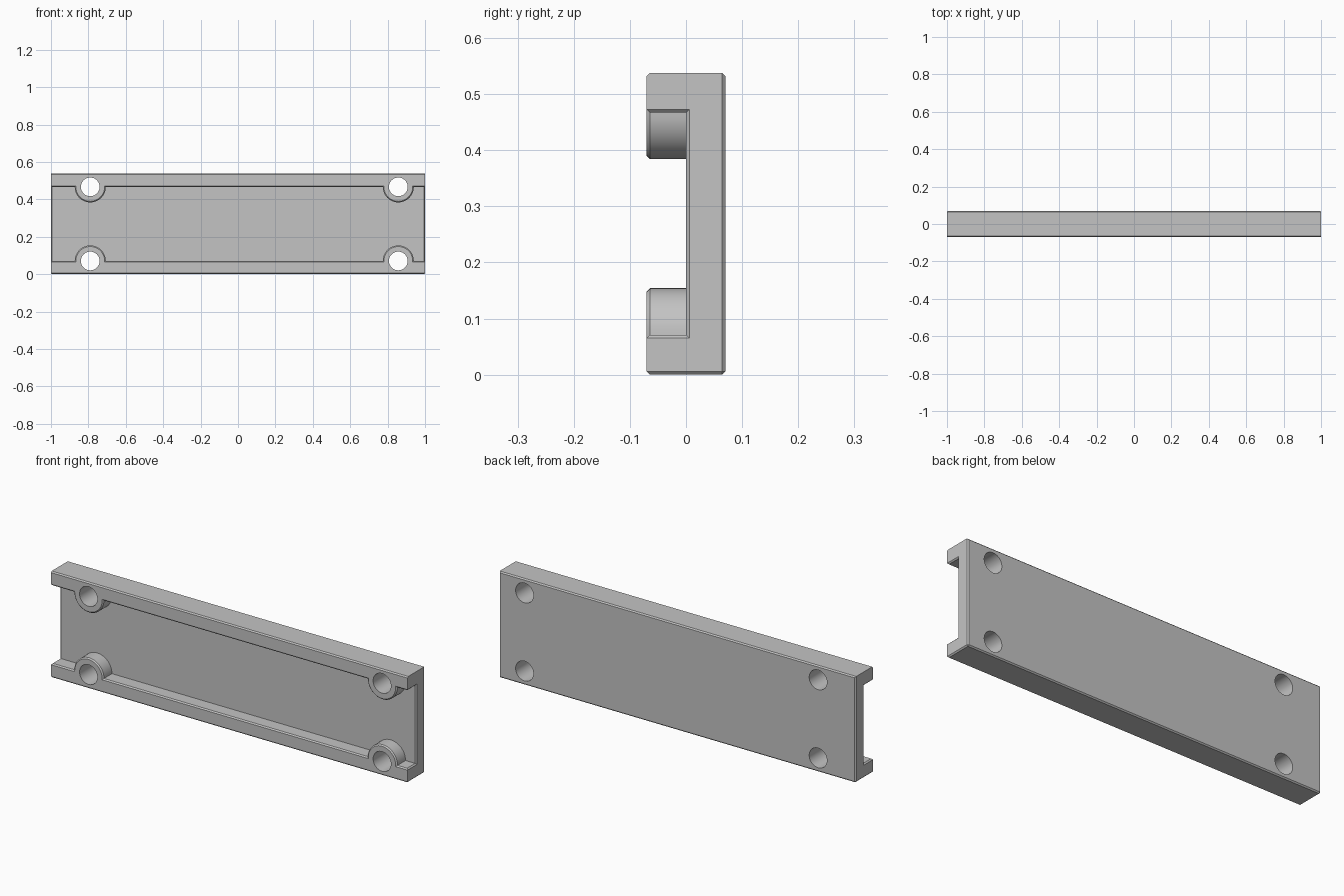
import bpy
import bmesh
import math
from mathutils import Vector

if "Cube" in bpy.data.objects:
    bpy.data.objects.remove(bpy.data.objects["Cube"])

HEIGHT, DEPTH, RAIL, CHAMFER = 0.538, 0.07, 0.071, 0.006
BOSS_RADIUS, HOLE_RADIUS, SEGMENTS = 0.083, 0.05, 48
HOLE_X = (-0.79, 0.857)

grey = bpy.data.materials.new("grey")
grey.use_nodes = True
grey.diffuse_color = (0.55, 0.55, 0.55, 1)
grey.node_tree.nodes["Principled BSDF"].inputs["Base Color"].default_value = grey.diffuse_color


def prism(name, start, end, first, last, long_edges=()):
    """Join two matching outlines; chamfer listed start, end and long edges."""
    bm = bmesh.new()
    a = [bm.verts.new(Vector(p)) for p in start]
    b = [bm.verts.new(Vector(p)) for p in end]
    n = len(a)
    bm.faces.new(a)
    bm.faces.new(b[::-1])
    for i in range(n):
        bm.faces.new((a[i], b[i], b[(i + 1) % n], a[(i + 1) % n]))
    bmesh.ops.recalc_face_normals(bm, faces=bm.faces)
    edges = [bm.edges.get((a[i], a[(i + 1) % n])) for i in first]
    edges += [bm.edges.get((b[i], b[(i + 1) % n])) for i in last]
    edges += [bm.edges.get((a[i], b[i])) for i in long_edges]
    if edges:
        bmesh.ops.bevel(bm, geom=edges, offset=CHAMFER, segments=1,
                        affect='EDGES', clamp_overlap=True)
        bmesh.ops.recalc_face_normals(bm, faces=bm.faces)
    mesh = bpy.data.meshes.new(name)
    bm.to_mesh(mesh)
    bm.free()
    mesh.materials.append(grey)
    obj = bpy.data.objects.new(name, mesh)
    bpy.context.collection.objects.link(obj)
    return obj


def combine(body, tool, operation):
    bpy.context.view_layer.objects.active = body
    mod = body.modifiers.new(operation.lower(), 'BOOLEAN')
    mod.operation = operation
    mod.solver = 'EXACT'
    mod.object = tool
    bpy.ops.object.modifier_apply(modifier=mod.name)
    bpy.data.objects.remove(tool)


# C-shaped channel with a back plate and two rails
section = [(-DEPTH, 0), (DEPTH, 0), (DEPTH, HEIGHT), (-DEPTH, HEIGHT),
           (-DEPTH, HEIGHT - RAIL), (0, HEIGHT - RAIL), (0, RAIL), (-DEPTH, RAIL)]
end_edges = (0, 1, 4, 5, 6)
channel = prism("mounting_channel", [(-1, y, z) for y, z in section],
                [(1, y, z) for y, z in section], end_edges, end_edges,
                (0, 1, 2, 3, 4, 7))

# Half-round screw bosses growing out of both rails
half = SEGMENTS // 2
arc = [(BOSS_RADIUS * math.cos(math.pi * i / half),
        BOSS_RADIUS * math.sin(math.pi * i / half)) for i in range(half + 1)]
outline = arc + [(-BOSS_RADIUS, -0.04), (BOSS_RADIUS, -0.04)]
centres = [(x, z, s) for x in HOLE_X for z, s in ((RAIL, 1), (HEIGHT - RAIL, -1))]
for x, z, s in centres:
    front = [(x + u, -DEPTH, z + s * v) for u, v in outline]
    rear = [(px, 0.02, pz) for px, _, pz in front]
    rounded = [i for i in range(len(outline)) if i != half + 1]
    combine(channel, prism("screw_boss", front, rear, rounded, ()), 'UNION')

# Screw holes straight through the bosses and the back plate
for x, z, s in centres:
    ring = [(x + HOLE_RADIUS * math.cos(math.tau * i / SEGMENTS),
             z + HOLE_RADIUS * math.sin(math.tau * i / SEGMENTS)) for i in range(SEGMENTS)]
    cutter = prism("screw_hole", [(u, -0.2, v) for u, v in ring],
                   [(u, 0.2, v) for u, v in ring], (), ())
    combine(channel, cutter, 'DIFFERENCE')

# Smooth round walls, crisp chamfers
bpy.ops.object.select_all(action='DESELECT')
channel.select_set(True)
bpy.context.view_layer.objects.active = channel
bpy.ops.object.shade_smooth_by_angle(angle=math.radians(30))
